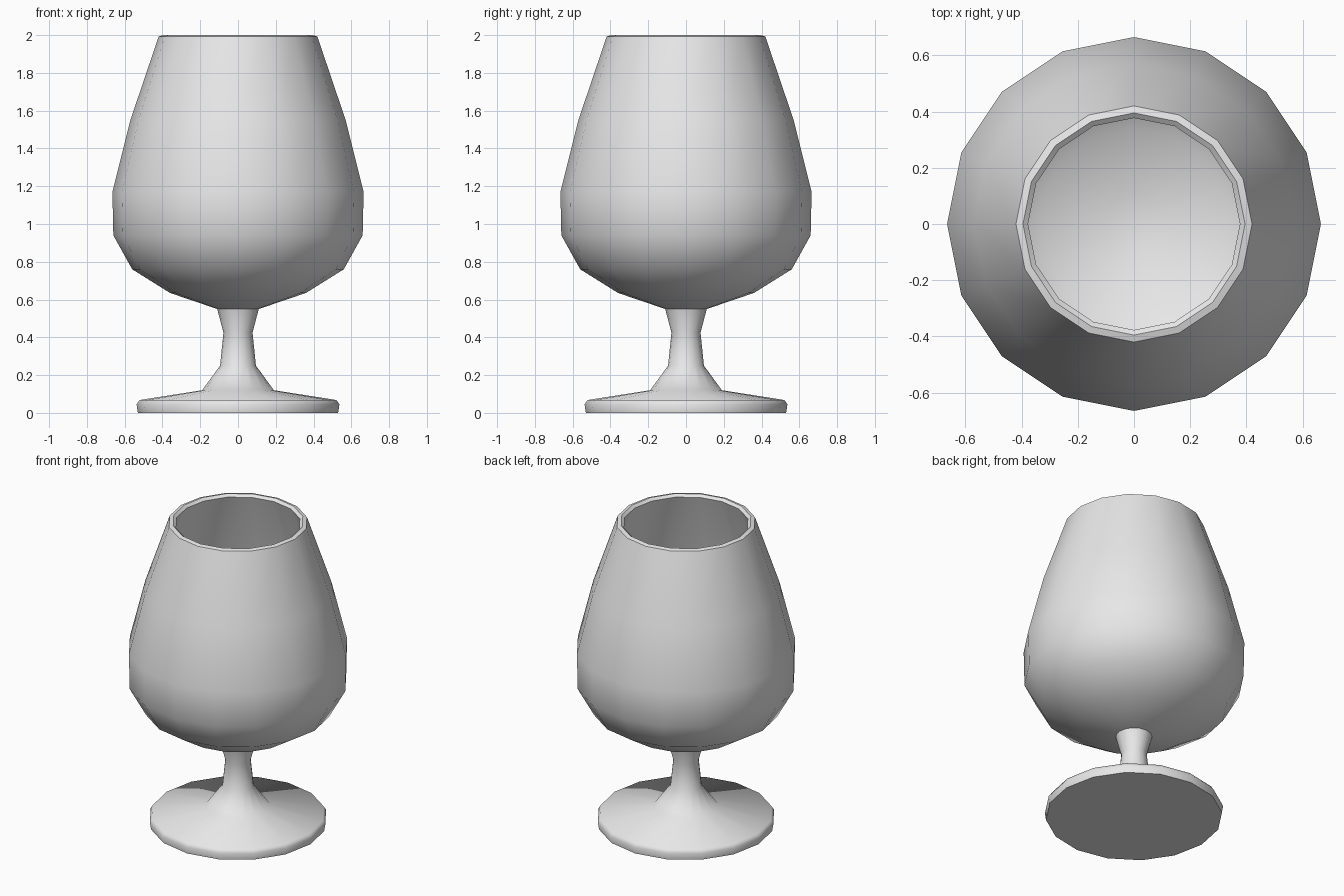
import bpy
import bmesh
import math

cube = bpy.data.objects.get("Cube")
if cube:
    bpy.data.objects.remove(cube, do_unlink=True)

SIDES = 16

grey = bpy.data.materials.new("light grey glass")
grey.use_nodes = True
colour = (0.8, 0.8, 0.8, 1)
grey.diffuse_color = colour
grey.node_tree.nodes["Principled BSDF"].inputs["Base Color"].default_value = colour


def lathe(name, profile):
    """Spin a (radius, height) profile around z; zero radius makes a pole."""
    bm = bmesh.new()
    rings = []
    for r, z in profile:
        n = SIDES if r else 1
        rings.append([bm.verts.new((r * math.cos(math.tau * i / SIDES),
                                    r * math.sin(math.tau * i / SIDES), z))
                      for i in range(n)])
    for a, b in zip(rings, rings[1:]):
        for i in range(SIDES):
            j = (i + 1) % SIDES
            corners = [a[i % len(a)], a[j % len(a)], b[j % len(b)], b[i % len(b)]]
            bm.faces.new(list(dict.fromkeys(corners)))
    bmesh.ops.recalc_face_normals(bm, faces=bm.faces)
    mesh = bpy.data.meshes.new(name)
    bm.to_mesh(mesh)
    bm.free()
    mesh.materials.append(grey)
    obj = bpy.data.objects.new(name, mesh)
    bpy.context.collection.objects.link(obj)
    bpy.ops.object.select_all(action="DESELECT")
    obj.select_set(True)
    bpy.context.view_layer.objects.active = obj
    bpy.ops.object.shade_smooth_by_angle(angle=math.radians(50))
    return obj


# Round foot rising into a waisted stem
lathe("foot_and_stem", [
    (0, 0), (0.53, 0), (0.537, 0.045), (0.522, 0.068), (0.19, 0.12),
    (0.095, 0.25), (0.077, 0.425), (0.11, 0.55), (0, 0.56)])

# Hollow bowl: outer wall, bevelled rim, then inner wall to the floor
lathe("bowl", [
    (0, 0.55), (0.11, 0.55), (0.36, 0.635), (0.56, 0.76), (0.66, 0.94),
    (0.665, 1.17), (0.57, 1.55), (0.42, 1.993), (0.395, 2.0), (0.377, 1.985),
    (0.53, 1.54), (0.62, 1.16), (0.615, 0.96), (0.53, 0.79), (0.34, 0.675),
    (0.1, 0.6), (0, 0.6)])
